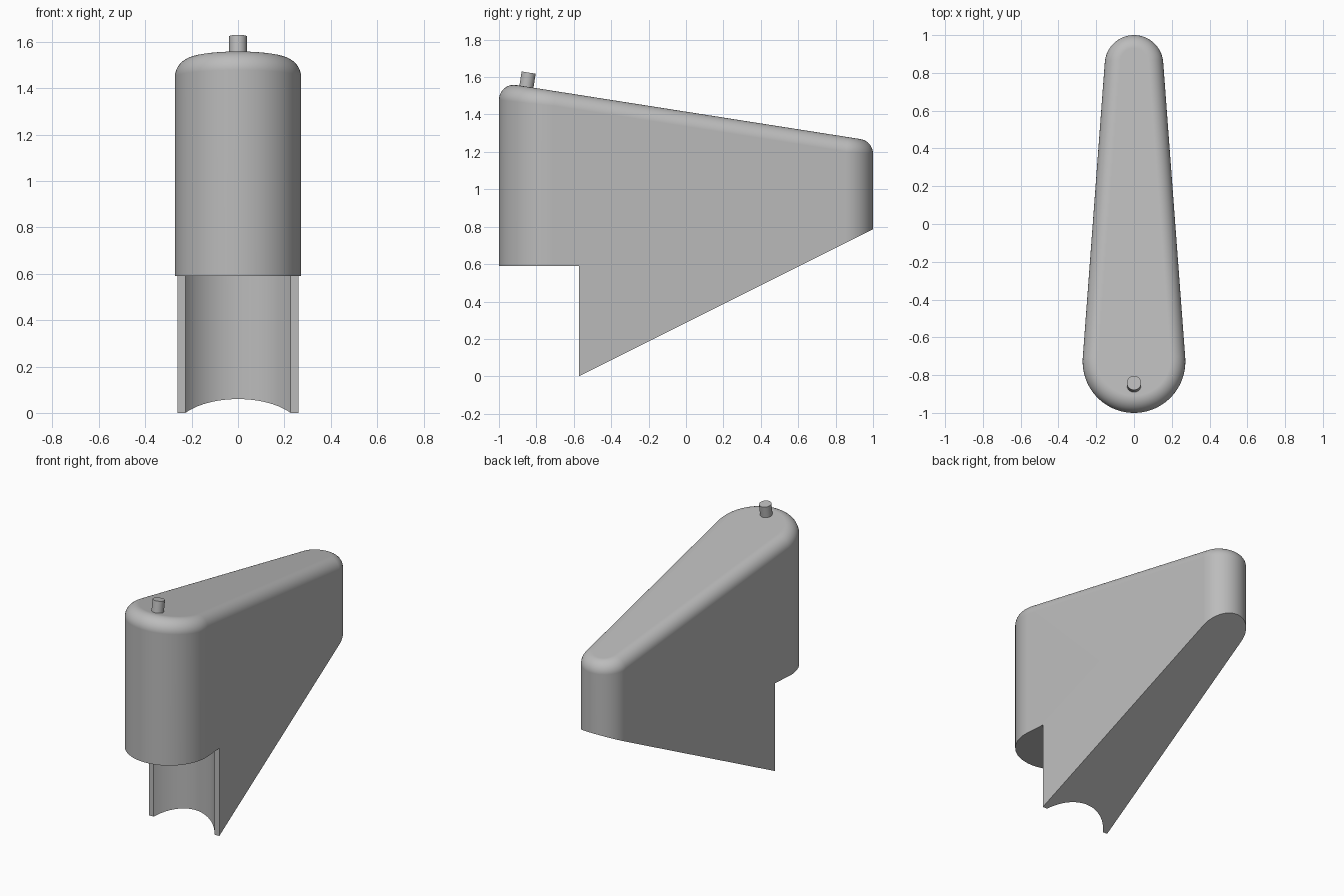
import bpy, bmesh
from math import sin, cos, asin, pi, sqrt
from mathutils import Vector

cube = bpy.data.objects.get("Cube")
if cube:
    bpy.data.objects.remove(cube, do_unlink=True)

FRONT_Y, FRONT_R = -0.728, 0.272
BACK_Y, BACK_R = 0.845, 0.155
STEP_Y, STEP_Z = -0.572, 0.59
FILLET, SLOPE = 0.08, 0.157
TOP_NORMAL = Vector((0, SLOPE, 1)).normalized()

grey = bpy.data.materials.new("plain grey")
grey.use_nodes = True
grey.diffuse_color = (0.5, 0.5, 0.5, 1)
grey.node_tree.nodes["Principled BSDF"].inputs["Base Color"].default_value = (0.5, 0.5, 0.5, 1)


def top_z(y):
    return 1.415 - SLOPE * y


def make_object(name, bm):
    bmesh.ops.recalc_face_normals(bm, faces=bm.faces)
    mesh = bpy.data.meshes.new(name)
    bm.to_mesh(mesh)
    bm.free()
    mesh.materials.append(grey)
    obj = bpy.data.objects.new(name, mesh)
    bpy.context.collection.objects.link(obj)
    return obj


def loft(name, rings):
    """Closed solid through a stack of rings with equal point counts."""
    bm = bmesh.new()
    loops = [[bm.verts.new(p) for p in ring] for ring in rings]
    n = len(loops[0])
    for a, b in zip(loops, loops[1:]):
        for i in range(n):
            j = (i + 1) % n
            bm.faces.new((a[i], a[j], b[j], b[i]))
    bm.faces.new(loops[0])
    bm.faces.new(loops[-1])
    return make_object(name, bm)


def finish(obj):
    bpy.ops.object.select_all(action='DESELECT')
    obj.select_set(True)
    bpy.context.view_layer.objects.active = obj
    for mod in list(obj.modifiers):
        bpy.ops.object.modifier_apply(modifier=mod.name)
    bpy.ops.object.shade_smooth_by_angle(angle=0.5)
    weighted = obj.modifiers.new("Weighted normals", 'WEIGHTED_NORMAL')
    weighted.keep_sharp = True


# Tapered outline: two arcs joined by their common tangents
taper = asin((FRONT_R - BACK_R) / (BACK_Y - FRONT_Y))
outline = []
SEG = 40
for cy, r, start, end in ((BACK_Y, BACK_R, taper, pi - taper),
                          (FRONT_Y, FRONT_R, pi - taper, 2 * pi + taper)):
    for i in range(SEG + 1):
        a = start + (end - start) * i / SEG
        normal = Vector((cos(a), sin(a), 0))
        outline.append((Vector((0, cy, 0)) + normal * r, normal))

# Body: slanted underside, vertical wall, rolled fillet up to the sloping top
rings = [[Vector((p.x, p.y, 0.5 * (p.y - STEP_Y))) for p, n in outline]]
STEPS = 12
for k in range(STEPS + 1):
    ring = []
    for p, n in outline:
        centre = p - n * FILLET
        centre.z = top_z(centre.y) - FILLET / TOP_NORMAL.z
        ring.append(centre + n.slerp(TOP_NORMAL, k / STEPS) * FILLET
                    if k else centre + n * FILLET)
    rings.append(ring)
body = loft("body", rings)

# Step under the front, with a rounded channel running down the back of it
CHANNEL_R = 0.275
half = sqrt(CHANNEL_R ** 2 - (STEP_Y - FRONT_Y) ** 2)
first = asin((STEP_Y - FRONT_Y) / CHANNEL_R)
profile = [(-0.6, STEP_Y), (-0.6, -1.5), (0.6, -1.5), (0.6, STEP_Y)]
for i in range(SEG + 1):
    a = first + (pi - 2 * first) * i / SEG
    profile.append((CHANNEL_R * cos(a), FRONT_Y + CHANNEL_R * sin(a)))
cutter = loft("step_cutter", [[Vector((x, y, z)) for x, y in profile] for z in (-0.5, STEP_Z)])
cut = body.modifiers.new("Step", 'BOOLEAN')
cut.operation, cut.solver, cut.object = 'DIFFERENCE', 'EXACT', cutter
cutter.hide_render = True
finish(body)
bpy.data.objects.remove(cutter, do_unlink=True)

# Peg standing square to the sloping top
bm = bmesh.new()
bmesh.ops.create_cone(bm, cap_ends=True, segments=32, radius1=0.038, radius2=0.038, depth=0.1)
peg = make_object("peg", bm)
peg.rotation_mode = 'QUATERNION'
peg.rotation_quaternion = Vector((0, 0, 1)).rotation_difference(TOP_NORMAL)
peg.location = Vector((0, -0.853, top_z(-0.853))) + TOP_NORMAL * 0.026
finish(peg)
